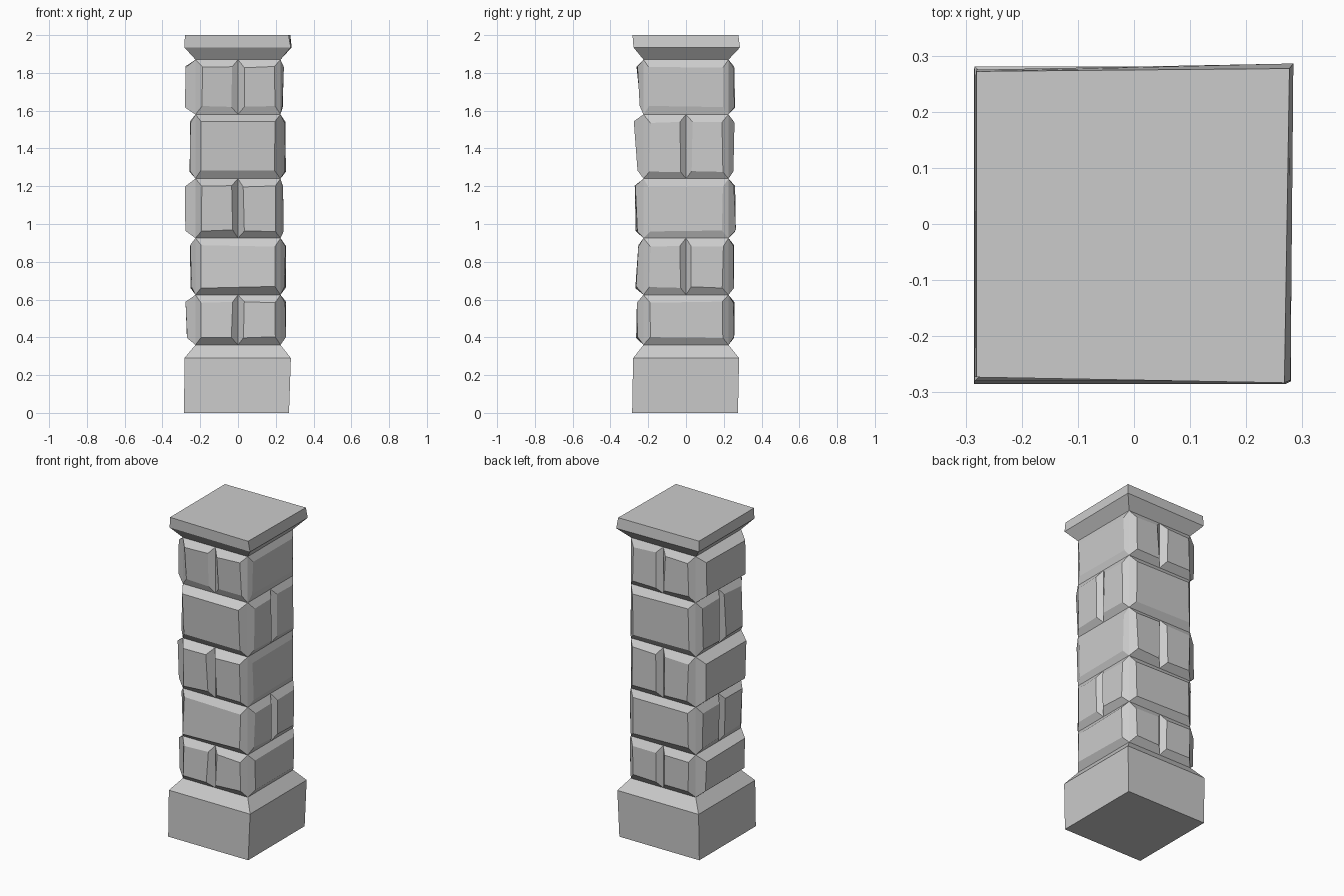
import bpy, random
from mathutils import Matrix, Vector
from math import pi

if "Cube" in bpy.data.objects:
    bpy.data.objects.remove(bpy.data.objects["Cube"])

random.seed(4)
H = 0.225  # half width of the core at the mortar joints


def make(name, verts, faces):
    me = bpy.data.meshes.new(name)
    me.from_pydata(verts, [], faces)
    me.update()
    ob = bpy.data.objects.new(name, me)
    bpy.context.collection.objects.link(ob)
    return ob


def stack(name, rings):
    """Closed solid through four-cornered rings: (z, four xy corners)."""
    v = [(x, y, z) for z, ring in rings for x, y in ring]
    f = [(3, 2, 1, 0)]
    for k in range(len(rings) - 1):
        a = 4 * k
        f += [(a + i, a + (i + 1) % 4, a + 4 + (i + 1) % 4, a + 4 + i) for i in range(4)]
    n = len(v)
    f.append((n - 4, n - 3, n - 2, n - 1))
    return make(name, v, f)


def sq(x0, x1, y0, y1):
    return [(x0, y0), (x1, y0), (x1, y1), (x0, y1)]


# Plinth with a sloped shoulder
stack("base", [(0, sq(-.285, .27, -.285, .275)),
               (.29, sq(-.284, .28, -.28, .281)),
               (.36, sq(-H, H, -H, H))])

# Flared cap slab, slightly crooked
stack("cap", [(1.87, sq(-H, H, -H, H)),
              (1.935, [(-.284, -.272), (.279, -.278), (.284, .286), (-.282, .275)]),
              (2.0, [(-.281, -.273), (.268, -.283), (.277, .277), (-.281, .272)])])


def course(name, z0, z1, depths, split_sides):
    """One row of stones: a raised bevelled panel per stone on each side.
    depths: (bottom, top) reach of front, right, back and left sides."""
    verts = [(-H, -H, z0), (H, -H, z0), (H, H, z0), (-H, H, z0),
             (-H, -H, z1), (H, -H, z1), (H, H, z1), (-H, H, z1)]
    faces = [(3, 2, 1, 0), (4, 5, 6, 7)]
    for side, (lo, hi) in enumerate(depths):
        rot = Matrix.Rotation(side * pi / 2, 3, 'Z')
        spans = [(-H, 0), (0, H)] if side % 2 == split_sides else [(-H, H)]
        for a, b in spans:
            j = lambda: random.uniform(-.005, .005)
            m = .032
            local = [(a, -H, z0), (b, -H, z0), (b, -H, z1), (a, -H, z1),
                     (a + m + j(), -lo + j(), z0 + .04 + j()),
                     (b - m + j(), -lo + j(), z0 + .04 + j()),
                     (b - m + j(), -hi + j(), z1 - .04 + j()),
                     (a + m + j(), -hi + j(), z1 - .04 + j())]
            n = len(verts)
            verts += [tuple(rot @ Vector(p)) for p in local]
            faces.append((n + 4, n + 5, n + 6, n + 7))
            faces += [(n + i, n + (i + 1) % 4, n + 4 + (i + 1) % 4, n + 4 + i) for i in range(4)]
    make(name, verts, faces)


# Courses, alternating the split between front/back (0) and left/right (1)
levels = [.36, .625, .925, 1.24, 1.58, 1.87]
reach = [[(.26, .257), (.25, .25), (.255, .255), (.273, .275)],
         [(.268, .257), (.25, .25), (.25, .255), (.25, .252)],
         [(.262, .273), (.243, .243), (.26, .257), (.279, .28)],
         [(.256, .272), (.25, .25), (.252, .256), (.252, .25)],
         [(.243, .258), (.236, .24), (.258, .252), (.28, .274)]]
for k, r in enumerate(reach):
    course(f"stone_course_{k + 1}", levels[k], levels[k + 1], r, k % 2)
